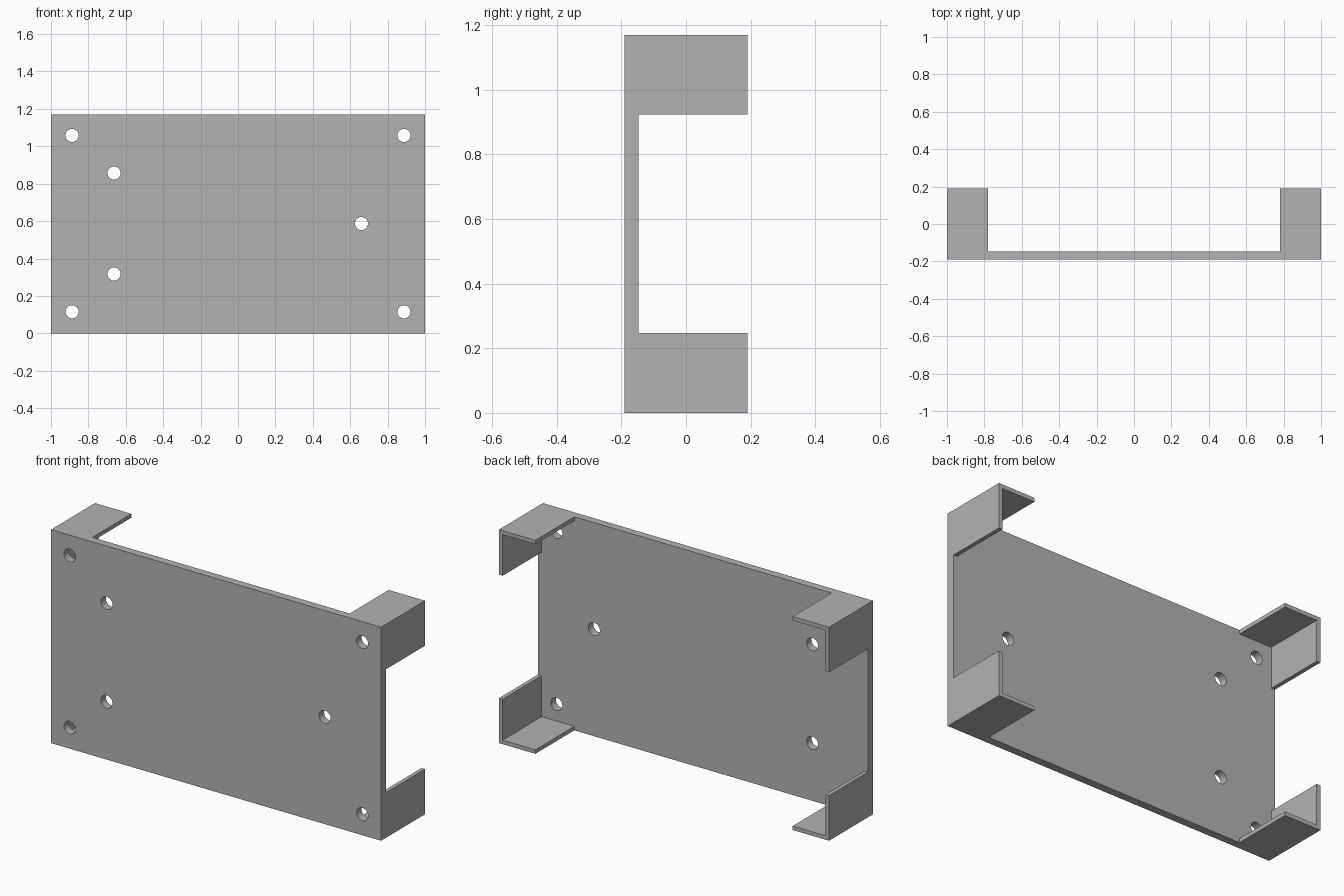
import bpy
import math

cube = bpy.data.objects.get("Cube")
if cube:
    bpy.data.objects.remove(cube, do_unlink=True)

HALF_W, HALF_D, HEIGHT = 1.0, 0.19, 1.17
PLATE_BACK = -0.147      # rear face of the front plate
WALL = 0.022             # corner lip thickness
LIP_X = 0.78             # inner end of the horizontal lips
LIP_Z = 0.247            # length of the upright lips
HOLE_R = 0.035


def box(name, x, y, z):
    """Box spanning the (low, high) pair on each axis."""
    spans = (x, y, z)
    bpy.ops.mesh.primitive_cube_add(size=1, location=[(a + b) / 2 for a, b in spans])
    ob = bpy.context.object
    ob.name = name
    ob.scale = [b - a for a, b in spans]
    bpy.ops.object.transform_apply(location=True, rotation=True, scale=True)
    return ob


def cut(target, cutter):
    """Subtract the cutter and throw it away."""
    cutter.hide_render = True
    mod = target.modifiers.new("cut", 'BOOLEAN')
    mod.operation = 'DIFFERENCE'
    mod.solver = 'EXACT'
    mod.object = cutter
    bpy.context.view_layer.objects.active = target
    bpy.ops.object.modifier_apply(modifier=mod.name)
    bpy.data.objects.remove(cutter, do_unlink=True)


# Solid block that becomes the plate with four corner lips
bracket = box("mounting_bracket", (-HALF_W, HALF_W), (-HALF_D, HALF_D), (0, HEIGHT))

# Hollow the back, then open the middle of each side
behind = (PLATE_BACK, 1)
cut(bracket, box("pocket", (WALL - HALF_W, HALF_W - WALL), behind, (WALL, HEIGHT - WALL)))
cut(bracket, box("top_bottom_gap", (-LIP_X, LIP_X), behind, (-1, 2)))
cut(bracket, box("side_gap", (-2, 2), behind, (LIP_Z, HEIGHT - LIP_Z)))

# Four corner screw holes and three inner ones
holes = [(sx * 0.887, z) for sx in (-1, 1) for z in (0.115, 1.058)]
holes += [(-0.663, 0.317), (-0.663, 0.857), (0.66, 0.587)]
for x, z in holes:
    bpy.ops.mesh.primitive_cylinder_add(vertices=40, radius=HOLE_R, depth=0.2,
                                        location=(x, -HALF_D, z),
                                        rotation=(math.pi / 2, 0, 0))
    cut(bracket, bpy.context.object)

# Grey material
grey = bpy.data.materials.new("plain_grey")
grey.use_nodes = True
colour = (0.45, 0.45, 0.45, 1)
grey.diffuse_color = colour
grey.node_tree.nodes["Principled BSDF"].inputs["Base Color"].default_value = colour
bracket.data.materials.clear()
bracket.data.materials.append(grey)

bpy.ops.object.select_all(action='DESELECT')
bracket.select_set(True)
bpy.context.view_layer.objects.active = bracket
bpy.ops.object.shade_smooth_by_angle(angle=math.radians(30))
